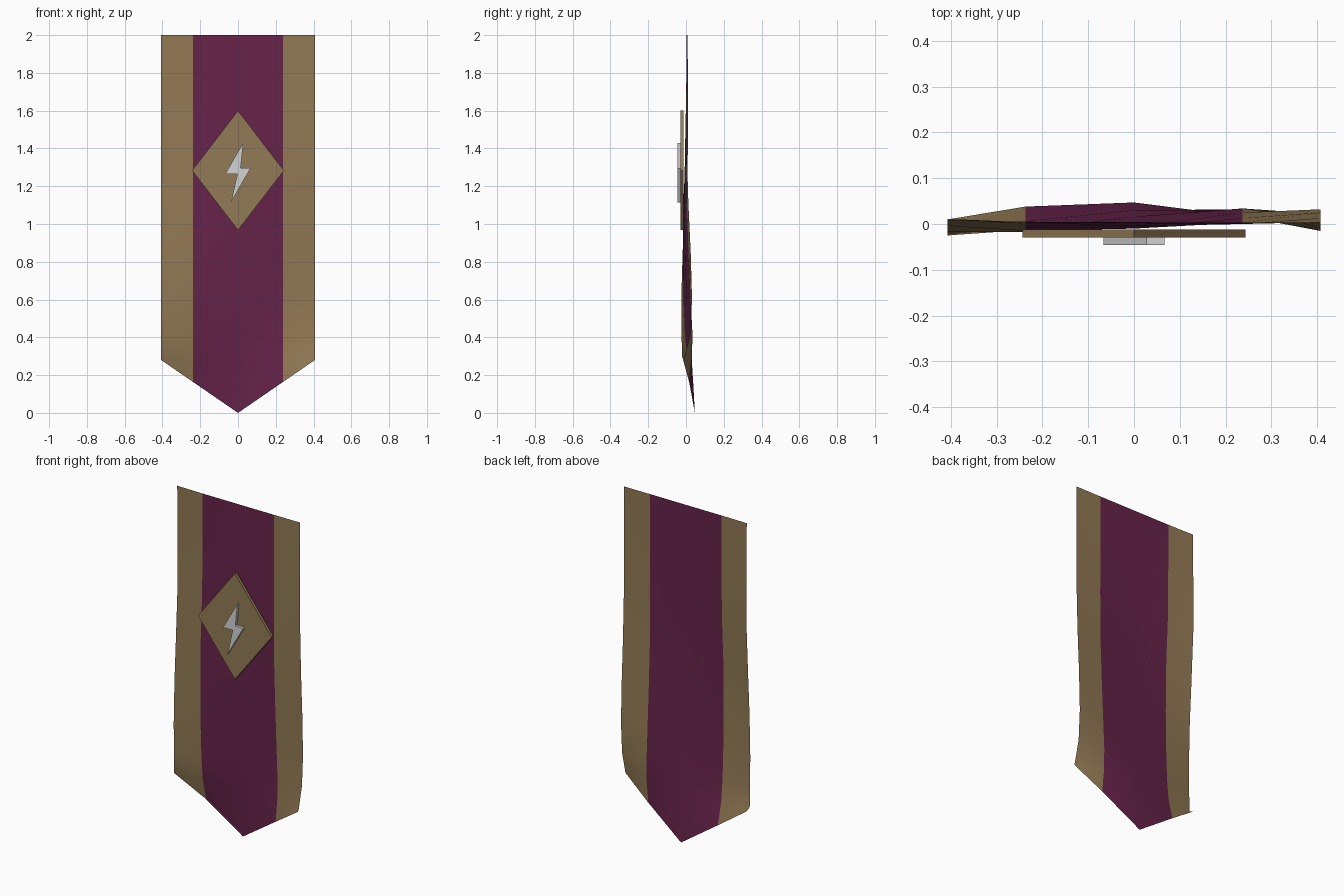
import bpy
import bmesh

cube = bpy.data.objects.get("Cube")
if cube:
    bpy.data.objects.remove(cube, do_unlink=True)


def material(name, rgb):
    mat = bpy.data.materials.new(name)
    mat.use_nodes = True
    color = (*rgb, 1)
    mat.diffuse_color = color
    bsdf = mat.node_tree.nodes["Principled BSDF"]
    bsdf.inputs["Base Color"].default_value = color
    bsdf.inputs["Roughness"].default_value = 0.8
    return mat


tan = material("tan", (0.29, 0.195, 0.09))
plum = material("plum", (0.135, 0.017, 0.068))
silver = material("silver", (0.65, 0.65, 0.65))


def add_object(name, bm, materials):
    mesh = bpy.data.meshes.new(name)
    bm.to_mesh(mesh)
    bm.free()
    for mat in materials:
        mesh.materials.append(mat)
    obj = bpy.data.objects.new(name, mesh)
    bpy.context.collection.objects.link(obj)
    return obj


def plate(name, outline, back, front, mat):
    """Extrude an outline in the xz plane from back to front."""
    bm = bmesh.new()
    face = bm.faces.new([bm.verts.new((x, back, z)) for x, z in outline])
    result = bmesh.ops.extrude_face_region(bm, geom=[face])
    moved = [v for v in result["geom"] if isinstance(v, bmesh.types.BMVert)]
    bmesh.ops.translate(bm, vec=(0, front - back, 0), verts=moved)
    bmesh.ops.recalc_face_normals(bm, faces=bm.faces)
    return add_object(name, bm, [mat])


# Banner cloth: rows of gentle waves, ending in a pointed hem
half_width, stripe, corner_z = 0.407, 0.237, 0.28
columns = [-half_width, -stripe, 0, stripe, half_width]
waves = [
    (2.0, (0.008, 0.005, 0.004, 0.003, 0.003)),
    (1.7, (0.011, 0.004, 0.001, 0.001, 0.003)),
    (1.4, (0.011, 0, -0.005, 0, 0.004)),
    (1.1, (-0.004, -0.015, -0.01, 0.003, 0.013)),
    (0.85, (-0.018, -0.017, -0.006, 0.013, 0.025)),
    (0.6, (-0.025, -0.013, 0.003, 0.025, 0.032)),
    (0.42, (-0.024, -0.006, 0.016, 0.034, 0.022)),
    (0.295, (-0.02, 0.006, 0.03, 0.032, -0.008)),
    (None, (0.01, 0.038, 0.047, 0.017, -0.015)),
]
bm = bmesh.new()
grid = []
for z, depths in waves:
    row = []
    for x, y in zip(columns, depths):
        height = corner_z * abs(x) / half_width if z is None else z
        row.append(bm.verts.new((x, y, height)))
    grid.append(row)
for upper, lower in zip(grid, grid[1:]):
    for i in range(len(columns) - 1):
        face = bm.faces.new((upper[i], lower[i], lower[i + 1], upper[i + 1]))
        face.smooth = True
        face.material_index = int(abs(face.calc_center_median().x) < stripe)
add_object("banner_cloth", bm, [tan, plum])

# Diamond badge
plate("diamond_badge", [(0, 1.6), (-0.243, 1.283), (0, 0.967), (0.243, 1.283)],
      -0.012, -0.03, tan)

# Lightning bolt emblem
plate("lightning_bolt",
      [(0.028, 1.43), (-0.067, 1.266), (-0.003, 1.266),
       (-0.037, 1.115), (0.067, 1.296), (0.014, 1.296)],
      -0.03, -0.046, silver)
